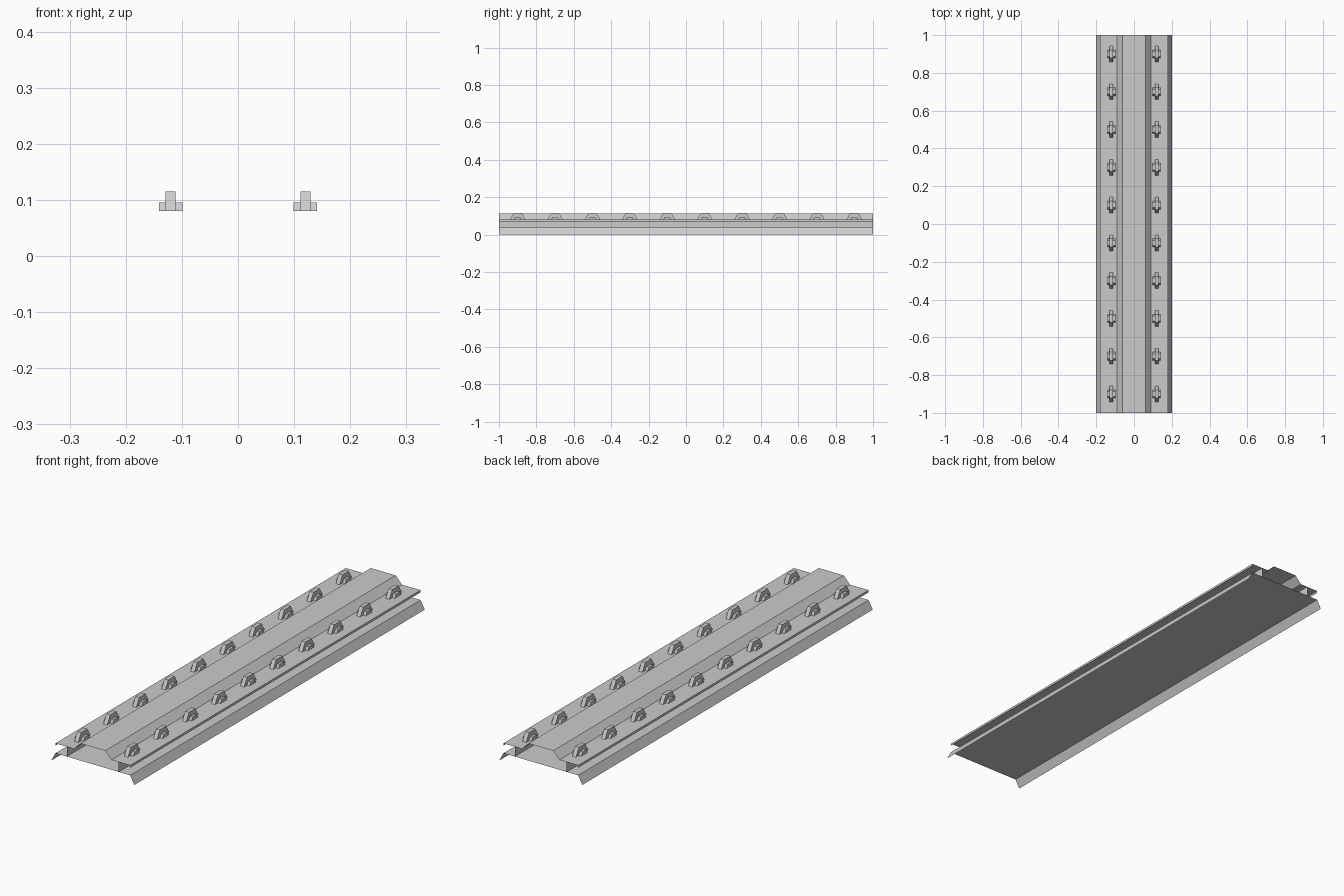
import bpy

if "Cube" in bpy.data.objects:
    bpy.data.objects.remove(bpy.data.objects["Cube"])

def sweep(name, profile, y0=-1.0, y1=1.0):
    """Open sheet: x-z profile extruded along y."""
    n = len(profile)
    verts = [(x, y, z) for y in (y0, y1) for x, z in profile]
    faces = [(i, i + 1, n + i + 1, n + i) for i in range(n - 1)]
    return make(name, verts, faces)

def prism(name, outline, x, half):
    """Solid: y-z outline extruded across x."""
    n = len(outline)
    verts = [(x + s * half, y, z) for s in (-1, 1) for y, z in outline]
    faces = [(i, n + i, n + (i + 1) % n, (i + 1) % n) for i in range(n)]
    faces += [tuple(range(n)), tuple(range(2 * n - 1, n - 1, -1))]
    return make(name, verts, faces)

def make(name, verts, faces):
    me = bpy.data.meshes.new(name)
    me.from_pydata(verts, [], faces)
    ob = bpy.data.objects.new(name, me)
    bpy.context.collection.objects.link(ob)
    return ob

# Raised top cover with short turned-down edges
sweep("top_cover", [(-.18, .07), (-.18, .08), (-.09, .08), (-.06, .112), (.06, .112),
                    (.09, .08), (.18, .08), (.18, .07)])

# Flat lower tray with sloping outer flanges
sweep("lower_tray", [(-.2, 0), (-.18, .037), (.18, .037), (.2, 0)])

for s, side in ((-1, "left"), (1, "right")):
    # Web joining the tray and the cover
    sweep(side + "_web", [(s * .125, .037), (s * .125, .08)][::s])
    # Row of clips: tall trapezoid strap over a wider low block
    for i in range(10):
        y = -.9 + .2 * i
        strap = [(y - .042, .08), (y + .042, .08), (y + .022, .115), (y - .022, .115)]
        block = [(y - .022, .08), (y + .022, .08), (y + .013, .095), (y - .013, .095)]
        prism(f"{side}_clip_strap_{i}", strap, s * .12, .009)
        prism(f"{side}_clip_block_{i}", block, s * .12, .021)
